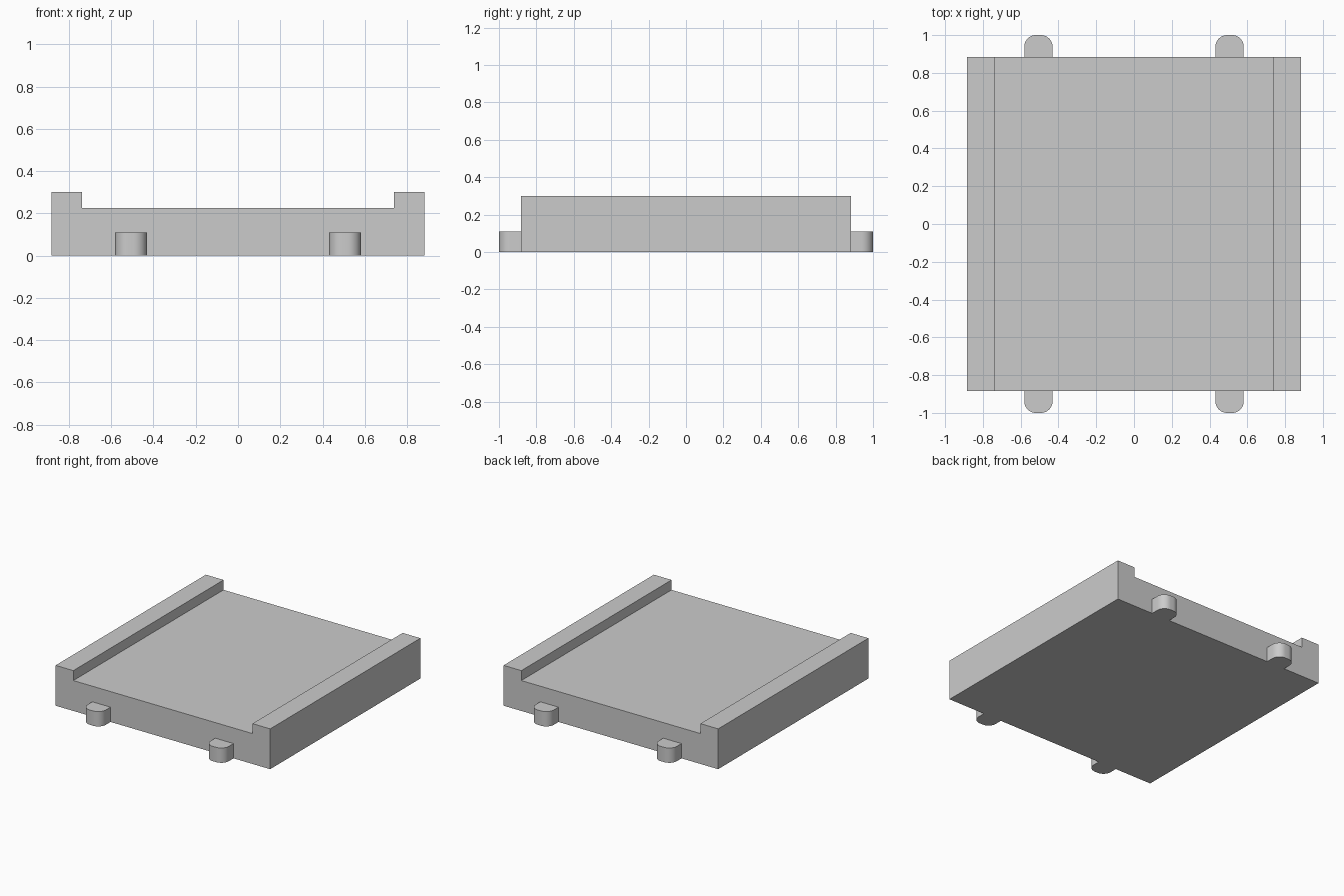
import bpy, bmesh
from math import sin, cos, pi

if "Cube" in bpy.data.objects:
    bpy.data.objects.remove(bpy.data.objects["Cube"])


def extrude_profile(name, points, direction):
    """Closed solid made by sweeping a flat outline along a direction."""
    bm = bmesh.new()
    face = bm.faces.new([bm.verts.new(p) for p in points])
    swept = bmesh.ops.extrude_face_region(bm, geom=[face], use_keep_orig=True)
    verts = [g for g in swept["geom"] if isinstance(g, bmesh.types.BMVert)]
    bmesh.ops.translate(bm, verts=verts, vec=direction)
    bmesh.ops.recalc_face_normals(bm, faces=bm.faces)
    mesh = bpy.data.meshes.new(name)
    bm.to_mesh(mesh)
    bm.free()
    obj = bpy.data.objects.new(name, mesh)
    bpy.context.collection.objects.link(obj)
    return obj


HALF = 0.883      # half width and depth of the tray
RAIL = 0.737      # inner edge of the side rails
FLOOR, TOP = 0.226, 0.30

# Tray: channel-shaped cross-section swept front to back
half_profile = [(HALF, 0), (HALF, TOP), (RAIL, TOP), (RAIL, FLOOR)]
profile = half_profile + [(-x, z) for x, z in reversed(half_profile)]
extrude_profile("tray", [(x, -HALF, z) for x, z in profile], (0, 2 * HALF, 0))

# Tabs: rounded-end lugs on the front and back faces
TAB_X, TAB_W, TAB_H, R = 0.506, 0.075, 0.11, 0.062
STEPS = 10
corner = [(TAB_W - R + R * cos(a), 1 - R + R * sin(a))
          for a in (i * pi / 2 / STEPS for i in range(STEPS + 1))]
half_tab = [(TAB_W, HALF)] + corner
outline = half_tab + [(-x, y) for x, y in reversed(half_tab)]

for end, sy in (("front", -1), ("back", 1)):
    for side, sx in (("left", -1), ("right", 1)):
        tab = extrude_profile(f"{end}_{side}_tab",
                              [(sx * TAB_X + x, sy * y, 0) for x, y in outline],
                              (0, 0, TAB_H))
        bpy.ops.object.select_all(action="DESELECT")
        tab.select_set(True)
        bpy.context.view_layer.objects.active = tab
        bpy.ops.object.shade_smooth_by_angle()
